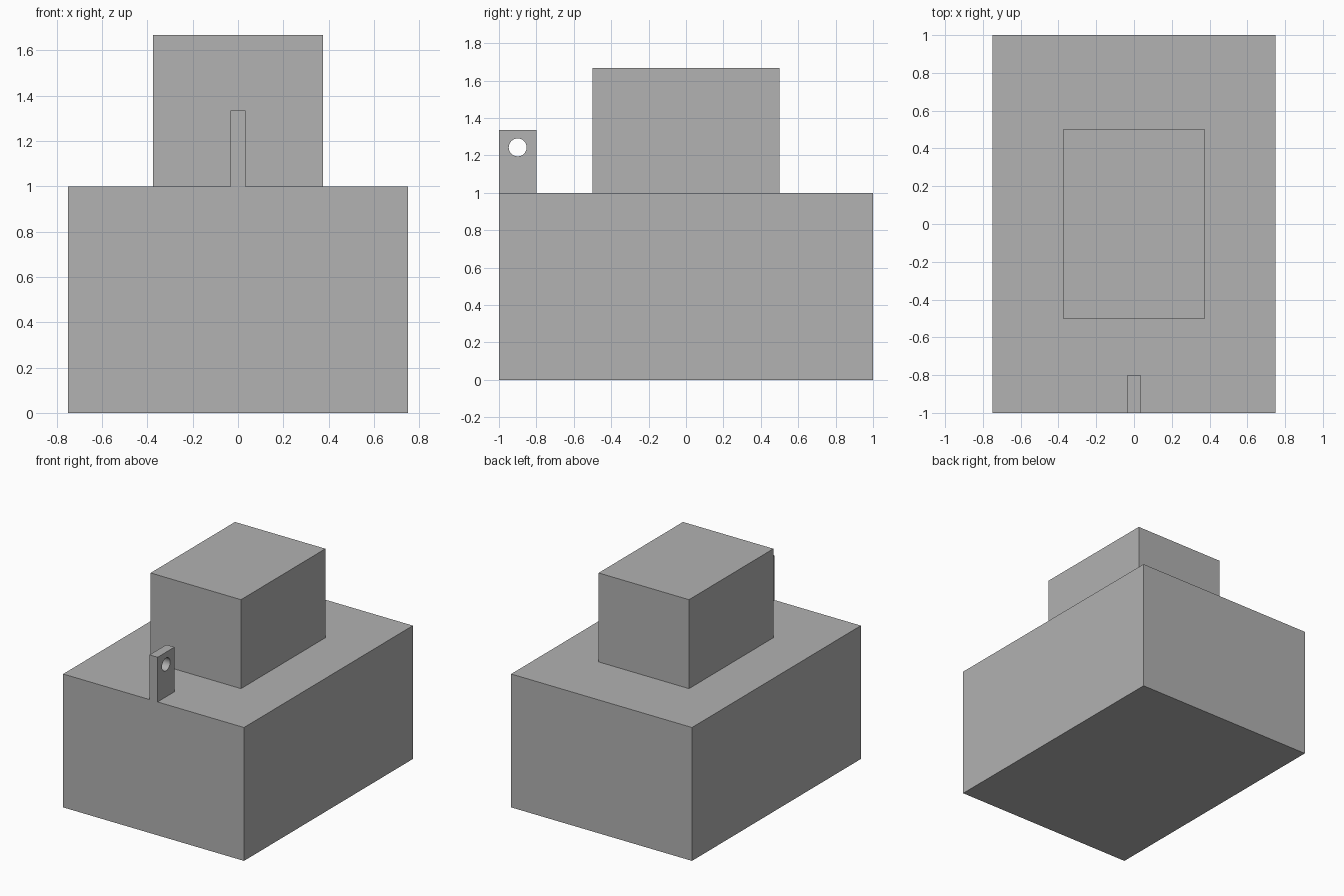
import bpy
import math

default_cube = bpy.data.objects.get("Cube")
if default_cube:
    bpy.data.objects.remove(default_cube, do_unlink=True)

# Single grey material
GREY = (0.445, 0.445, 0.445, 1.0)
grey = bpy.data.materials.new("plain grey")
grey.use_nodes = True
grey.diffuse_color = GREY
grey.node_tree.nodes["Principled BSDF"].inputs["Base Color"].default_value = GREY


def block(name, size, y, bottom):
    """Box centred on x = 0, standing on the given height."""
    bpy.ops.mesh.primitive_cube_add(size=1, location=(0, y, bottom + size[2] / 2))
    obj = bpy.context.object
    obj.name = name
    obj.scale = size
    bpy.ops.object.transform_apply(location=False, rotation=False, scale=True)
    obj.data.materials.append(grey)
    return obj


# Stacked body
BASE_TOP = 1.0
block("base_block", (1.5, 2.0, BASE_TOP), 0, 0)
block("upper_block", (0.75, 1.0, 0.667), 0, BASE_TOP)

# Upright tab at the front edge
tab = block("front_tab", (0.067, 0.2, 0.335), -0.9, BASE_TOP)

# Round hole through the tab
bpy.ops.mesh.primitive_cylinder_add(
    vertices=32, radius=0.048, depth=0.3,
    location=(0, -0.9, 1.243), rotation=(0, math.pi / 2, 0))
cutter = bpy.context.object
cutter.name = "hole_cutter"
cutter.hide_render = True
cutter.data.materials.append(grey)

hole = tab.modifiers.new("hole", "BOOLEAN")
hole.operation = "DIFFERENCE"
hole.solver = "EXACT"
hole.object = cutter
bpy.ops.object.select_all(action="DESELECT")
bpy.context.view_layer.objects.active = tab
tab.select_set(True)
bpy.ops.object.modifier_apply(modifier=hole.name)
bpy.data.objects.remove(cutter, do_unlink=True)
bpy.ops.object.shade_smooth_by_angle(angle=math.radians(30))
